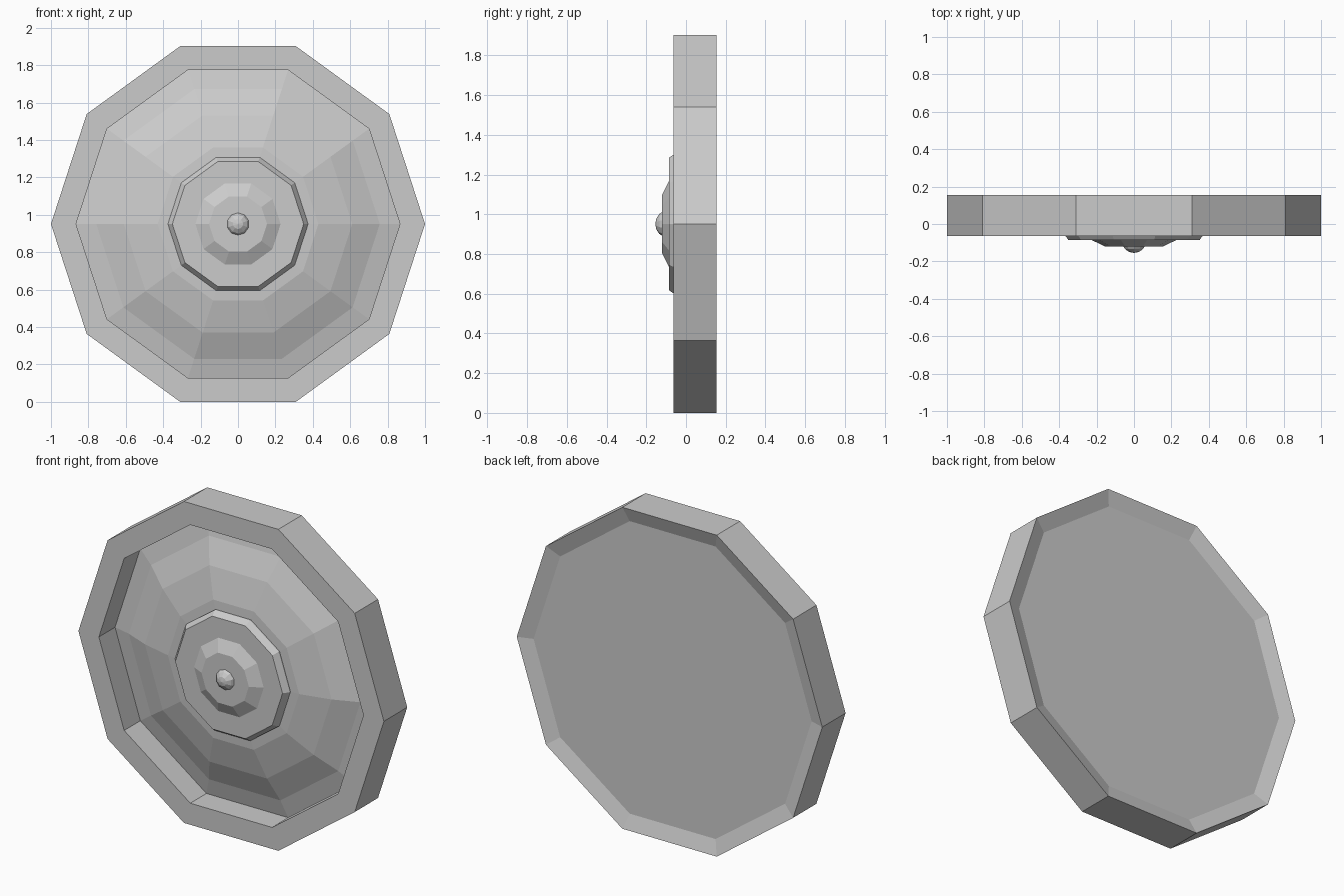
import bpy, bmesh, math
from mathutils import Matrix

cube = bpy.data.objects.get("Cube")
if cube:
    bpy.data.objects.remove(cube, do_unlink=True)

SIDES = 10
MID_Z = math.cos(math.radians(18))

grey = bpy.data.materials.new("plain grey")
grey.use_nodes = True
colour = (0.6, 0.6, 0.6, 1)
grey.diffuse_color = colour
grey.node_tree.nodes["Principled BSDF"].inputs["Base Color"].default_value = colour


def finish(bm, name):
    bmesh.ops.recalc_face_normals(bm, faces=bm.faces)
    mesh = bpy.data.meshes.new(name)
    bm.to_mesh(mesh)
    bm.free()
    mesh.materials.append(grey)
    obj = bpy.data.objects.new(name, mesh)
    bpy.context.collection.objects.link(obj)
    return obj


def turned(name, profile, closed=False):
    """Ten-sided turning around the y axis from (radius, y) points."""
    bm = bmesh.new()
    rings = []
    for r, y in profile:
        angles = [math.tau * i / SIDES for i in range(SIDES)]
        rings.append([bm.verts.new((r * math.cos(a), y, MID_Z + r * math.sin(a)))
                      for a in angles])
    pairs = list(zip(rings, rings[1:]))
    if closed:
        pairs.append((rings[-1], rings[0]))
    else:
        bm.faces.new(rings[0])
        bm.faces.new(rings[-1])
    for a, b in pairs:
        for i in range(SIDES):
            j = (i + 1) % SIDES
            bm.faces.new((a[i], a[j], b[j], b[i]))
    return finish(bm, name)


# Heavy outer rim, its rear face sloping in to the back panel
turned("rim", [(1, -0.064), (1, 0.154), (0.91, 0.125), (0.866, 0.087),
               (0.866, -0.064)], closed=True)

# Faceted dome inside the rim, with the flat back panel
turned("dome", [(0.91, 0.125), (0.866, 0.087), (0.758, 0.062), (0.611, 0.002),
                (0.43, -0.042), (0.37, -0.045)])

# Raised centre plate and stepped boss
turned("centre_plate", [(0.375, -0.04), (0.375, -0.052), (0.351, -0.085)])
turned("boss", [(0.23, -0.084), (0.155, -0.12)])

# Small round bead in the middle
bm = bmesh.new()
bmesh.ops.create_uvsphere(bm, u_segments=10, v_segments=8, radius=0.071,
                          matrix=Matrix.Translation((0, -0.084, MID_Z))
                          @ Matrix.Rotation(math.pi / 2, 4, 'X'))
finish(bm, "bead")
